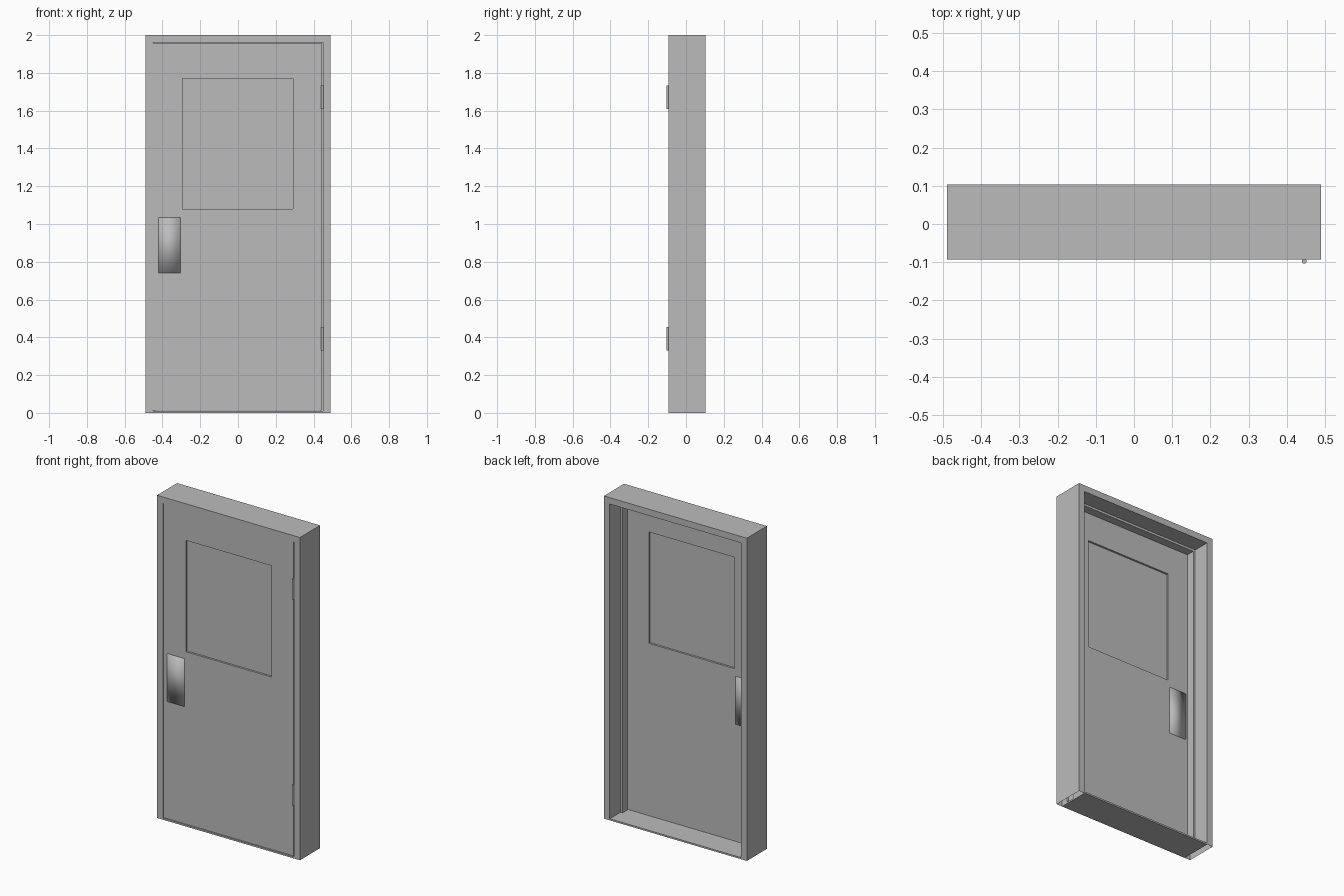
import bpy
import bmesh

cube = bpy.data.objects.get("Cube")
if cube:
    bpy.data.objects.remove(cube, do_unlink=True)

grey = bpy.data.materials.new("painted steel grey")
grey.use_nodes = True
grey.diffuse_color = (0.5, 0.5, 0.5, 1)
grey.node_tree.nodes["Principled BSDF"].inputs["Base Color"].default_value = (0.5, 0.5, 0.5, 1)

FRONT, BACK = -0.093, 0.104
DOOR_FRONT, DOOR_BACK = -0.088, -0.052


def finish(name, bm):
    bmesh.ops.recalc_face_normals(bm, faces=bm.faces)
    mesh = bpy.data.meshes.new(name)
    bm.to_mesh(mesh)
    bm.free()
    mesh.materials.append(grey)
    obj = bpy.data.objects.new(name, mesh)
    bpy.context.collection.objects.link(obj)
    return obj


def box(name, x0, x1, y0, y1, z0, z1):
    bm = bmesh.new()
    bmesh.ops.create_cube(bm, size=1)
    for v in bm.verts:
        v.co = ((x0 + x1) / 2 + v.co.x * (x1 - x0),
                (y0 + y1) / 2 + v.co.y * (y1 - y0),
                (z0 + z1) / 2 + v.co.z * (z1 - z0))
    return finish(name, bm)


# Hollow frame: one profile (inset, depth) with a stop, mitred round three sides
profile = [(0, FRONT), (0.04, FRONT), (0.04, DOOR_BACK), (0.054, DOOR_BACK),
           (0.054, 0), (0.04, 0), (0.04, BACK), (0, BACK)]
bm = bmesh.new()
rings = []
for side, top in ((-1, False), (-1, True), (1, True), (1, False)):
    rings.append([bm.verts.new((side * (0.49 - d), y, 2 - d if top else 0))
                  for d, y in profile])
for a, b in zip(rings, rings[1:]):
    for i in range(len(profile)):
        j = (i + 1) % len(profile)
        bm.faces.new((a[i], a[j], b[j], b[i]))
finish("door_frame", bm)

# Sill between the jambs
box("sill", -0.45, 0.45, FRONT, BACK, 0, 0.01)

# Door leaf with a rectangular opening, built as a lofted ring
outer = [(-0.449, 0.012), (0.442, 0.012), (0.442, 1.959), (-0.449, 1.959)]
inner = [(-0.295, 1.08), (0.29, 1.08), (0.29, 1.77), (-0.295, 1.77)]
bm = bmesh.new()
loops = [[bm.verts.new((x, y, z)) for x, z in pts]
         for pts, y in ((outer, DOOR_FRONT), (inner, DOOR_FRONT),
                        (inner, DOOR_BACK), (outer, DOOR_BACK))]
for k in range(4):
    a, b = loops[k], loops[(k + 1) % 4]
    for i in range(4):
        j = (i + 1) % 4
        bm.faces.new((a[i], a[j], b[j], b[i]))
finish("door_leaf", bm)

# Recessed window pane
box("window_pane", -0.295, 0.29, -0.076, -0.064, 1.08, 1.77)

# Push plate on both faces, softly shaded across its corners
plate = box("push_plate", -0.42, -0.305, DOOR_FRONT - 0.005, DOOR_BACK + 0.005, 0.74, 1.035)
plate.data.shade_smooth()

# Hinge barrels
for name, z in (("lower_hinge", 0.393), ("upper_hinge", 1.67)):
    bm = bmesh.new()
    bmesh.ops.create_cone(bm, cap_ends=True, segments=12, radius1=0.0065,
                          radius2=0.0065, depth=0.124)
    bmesh.ops.translate(bm, verts=bm.verts, vec=(0.446, -0.0975, z))
    finish(name, bm)
